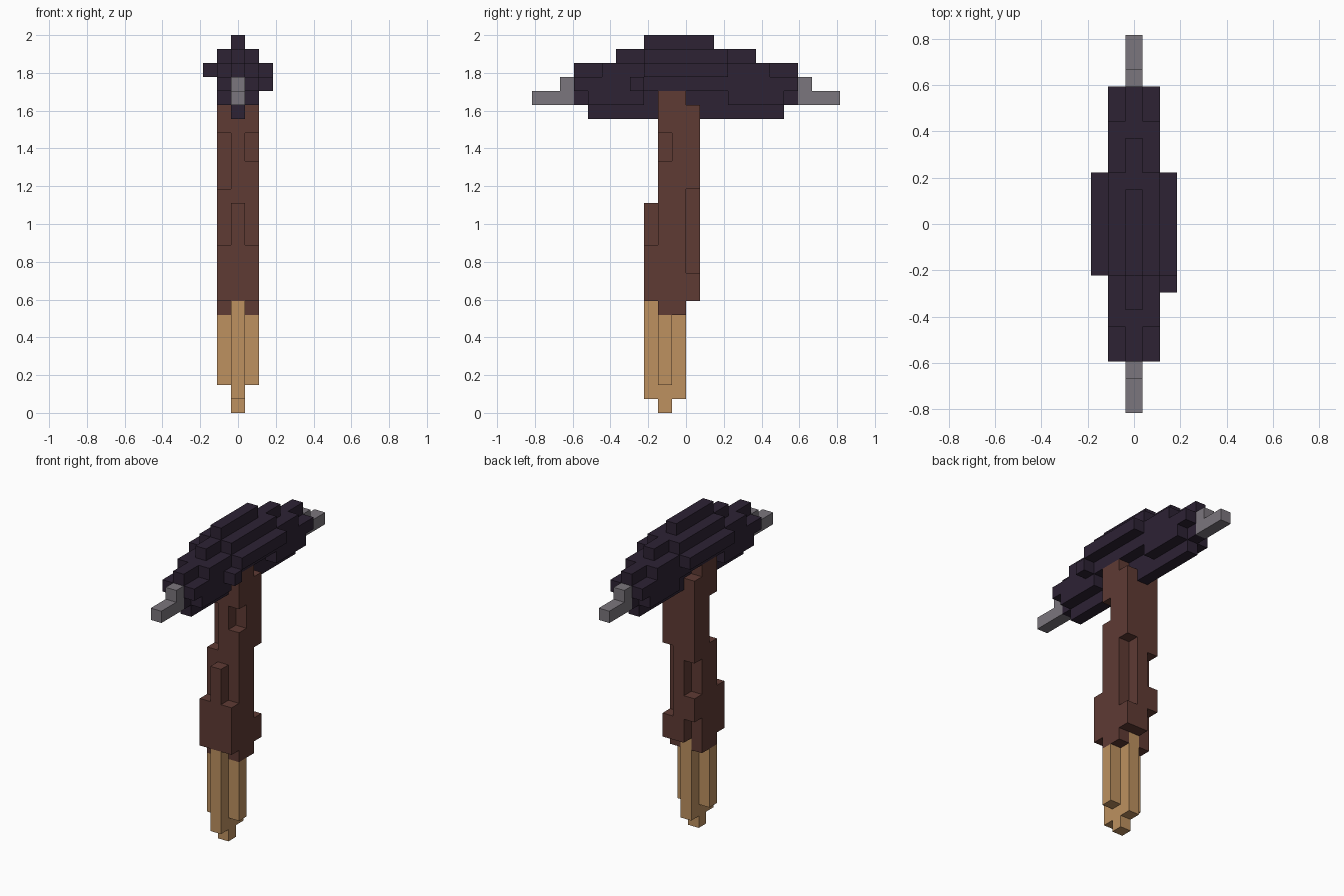
import bpy, bmesh
from mathutils import Vector

cube = bpy.data.objects.get("Cube")
if cube:
    bpy.data.objects.remove(cube, do_unlink=True)

U = 2 / 27          # edge of one block
cells = {}          # block coordinate -> part name


def region(xs, y0, y1, z0, z1):
    return [(x, y, z) for x in xs for y in range(y0, y1) for z in range(z0, z1)]


def fill(part, xs, y0, y1, z0, z1):
    for c in region(xs, y0, y1, z0, z1):
        cells[c] = part


def carve(xs, y0, y1, z0, z1):
    for c in region(xs, y0, y1, z0, z1):
        cells.pop(c, None)


MID, SIDES, WIDE = (0,), (-1, 1), (-1, 0, 1)

# Bare wooden grip with a cross-shaped section and a stub at the bottom
fill("wooden_grip", MID, -2, -1, 0, 1)
fill("wooden_grip", MID, -3, 0, 1, 8)
fill("wooden_grip", SIDES, -2, -1, 2, 8)

# Wrapped shaft
fill("shaft", SIDES, -2, 0, 7, 8)
fill("shaft", WIDE, -2, 1, 8, 22)
fill("shaft", WIDE, -2, 0, 22, 23)
fill("shaft", WIDE, -3, -2, 8, 12)
fill("shaft", MID, -3, -2, 12, 15)

# Worn notches on the shaft corners
carve((-1,), -2, -1, 16, 20)
carve((1,), -2, -1, 18, 20)
carve((1,), 0, 1, 10, 16)
carve((-1,), 0, 1, 12, 15)
carve((-1,), 0, 1, 8, 10)

# Stepped dark head
fill("head", MID, -7, 7, 21, 22)
fill("head", MID, -8, 8, 22, 25)
fill("head", SIDES, -7, -3, 22, 23)
fill("head", SIDES, 3, 7, 22, 23)
fill("head", SIDES, -8, 8, 23, 24)
fill("head", SIDES, -6, 6, 24, 25)
fill("head", (-2, 2), -3, 3, 24, 25)
fill("head", (2,), -4, -3, 23, 24)
fill("head", SIDES, -3, 3, 25, 26)
fill("head", MID, -5, 5, 25, 26)
fill("head", MID, -3, 2, 26, 27)

# Metal points at both ends
fill("front_point", MID, -11, -8, 22, 23)
fill("front_point", MID, -9, -8, 23, 24)
fill("back_point", MID, 8, 11, 22, 23)
fill("back_point", MID, 8, 9, 23, 24)


def material(name, rgb):
    m = bpy.data.materials.new(name)
    m.use_nodes = True
    color = (*rgb, 1)
    m.diffuse_color = color
    bsdf = m.node_tree.nodes["Principled BSDF"]
    bsdf.inputs["Base Color"].default_value = color
    bsdf.inputs["Roughness"].default_value = 0.9
    return m


metal = material("grey metal", (0.198, 0.181, 0.205))
materials = {
    "wooden_grip": material("light wood", (0.509, 0.283, 0.117)),
    "shaft": material("brown wrap", (0.114, 0.043, 0.034)),
    "head": material("dark purple", (0.026, 0.016, 0.034)),
    "front_point": metal,
    "back_point": metal,
}


def build(part):
    """Skin the exposed sides of a part's blocks and merge flat areas."""
    bm = bmesh.new()
    for c in [k for k, p in cells.items() if p == part]:
        center = Vector((c[0], c[1] + 0.5, c[2] + 0.5))
        for axis in range(3):
            for sign in (-1, 1):
                n = Vector((0, 0, 0))
                n[axis] = sign
                if tuple(int(a + b) for a, b in zip(c, n)) in cells:
                    continue
                a = Vector((0, 0, 0))
                a[(axis + 1) % 3] = 1
                b = n.cross(a)
                corners = [n + a + b, n - a + b, n - a - b, n + a - b]
                bm.faces.new([bm.verts.new((center + v / 2) * U) for v in corners])
    bmesh.ops.remove_doubles(bm, verts=bm.verts, dist=U / 100)
    bm.normal_update()
    bmesh.ops.dissolve_limit(bm, angle_limit=0.01, verts=bm.verts, edges=bm.edges)
    mesh = bpy.data.meshes.new(part)
    bm.to_mesh(mesh)
    bm.free()
    mesh.materials.append(materials[part])
    bpy.context.collection.objects.link(bpy.data.objects.new(part, mesh))


for part in materials:
    build(part)
